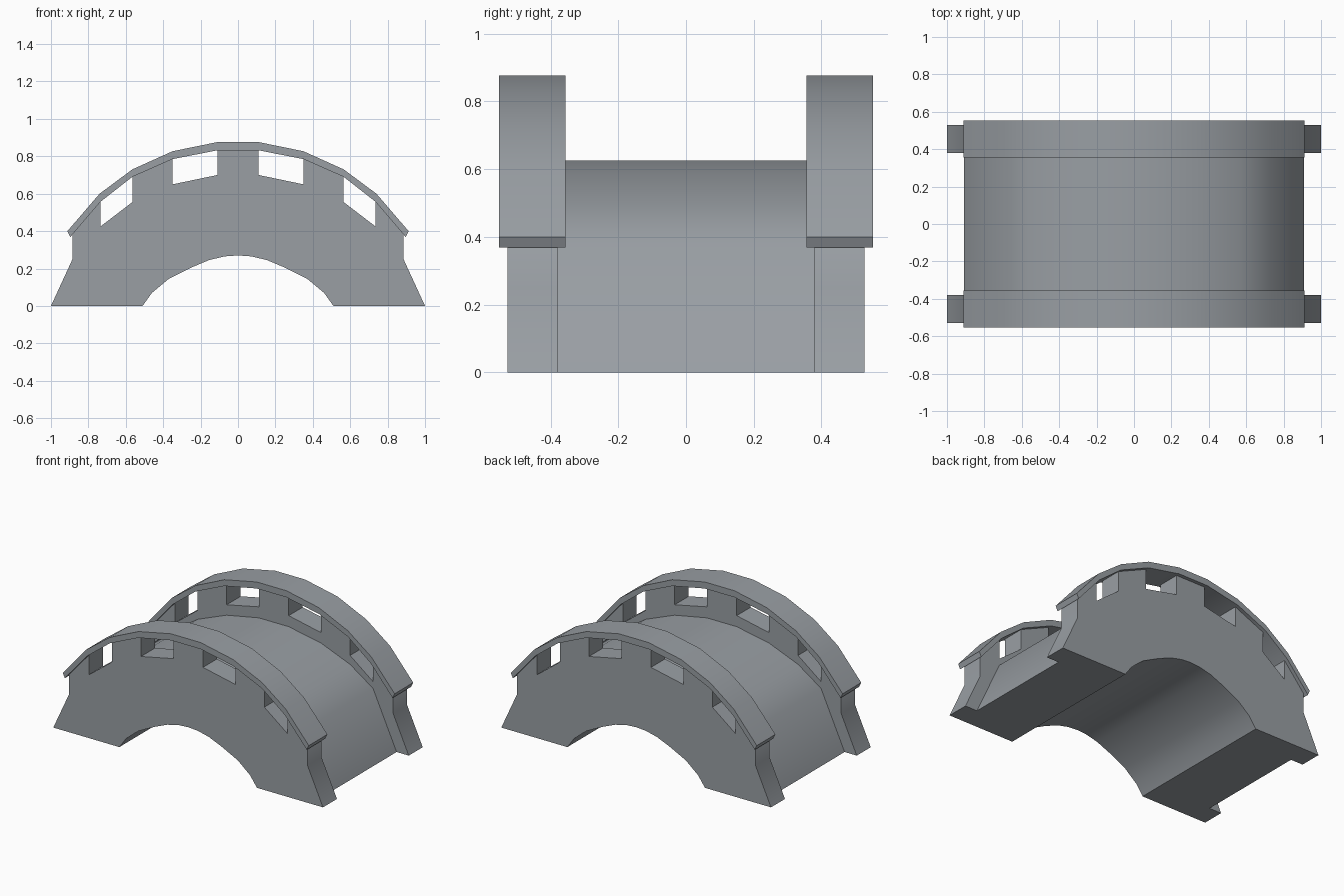
import bpy, bmesh, math

if "Cube" in bpy.data.objects:
    bpy.data.objects.remove(bpy.data.objects["Cube"])

stone = bpy.data.materials.new("grey stone")
stone.diffuse_color = (0.32, 0.345, 0.37, 1)
stone.use_nodes = True
stone.node_tree.nodes["Principled BSDF"].inputs["Base Color"].default_value = stone.diffuse_color


def extrude_profile(name, half, y0, y1, caps=True):
    """Mirror a half outline in x, extrude it along y."""
    pts = half + [(-x, z) for x, z in reversed(half) if x > 1e-6]
    bm = bmesh.new()
    a = [bm.verts.new((x, y0, z)) for x, z in pts]
    b = [bm.verts.new((x, y1, z)) for x, z in pts]
    n = len(pts)
    ends = [bm.faces.new(a), bm.faces.new(b[::-1])]
    for i in range(n):
        j = (i + 1) % n
        bm.faces.new((a[j], a[i], b[i], b[j]))
    bmesh.ops.recalc_face_normals(bm, faces=bm.faces[:])
    if not caps:
        bmesh.ops.delete(bm, geom=ends, context='FACES_ONLY')
    me = bpy.data.meshes.new(name)
    bm.to_mesh(me)
    bm.free()
    me.materials.append(stone)
    ob = bpy.data.objects.new(name, me)
    bpy.context.collection.objects.link(ob)
    bpy.ops.object.select_all(action='DESELECT')
    ob.select_set(True)
    bpy.context.view_layer.objects.active = ob
    bpy.ops.object.shade_smooth_by_angle(angle=math.radians(42))
    return ob


# Underside arch, from crown to foot
arch = [(0, 0.27), (0.07, 0.265), (0.155, 0.245), (0.25, 0.205),
        (0.37, 0.145), (0.46, 0.07), (0.51, 0)]

# Road deck between the walls, with straight sloping ends
deck = arch + [(0.91, 0), (0.735, 0.38), (0.565, 0.495),
               (0.35, 0.58), (0.11, 0.626)]
extrude_profile("road_deck", deck, -0.38, 0.38, caps=False)

# Side wall with openings notched below the rail
wall = arch + [(1, 0), (0.885, 0.25), (0.885, 0.39),
               (0.735, 0.56), (0.735, 0.425), (0.565, 0.555), (0.565, 0.692),
               (0.35, 0.787), (0.35, 0.65), (0.11, 0.70), (0.11, 0.834)]

# Curved hand rail
rail = [(0.11, 0.832), (0.35, 0.785), (0.565, 0.69), (0.735, 0.557),
        (0.897, 0.368), (0.912, 0.40), (0.74, 0.60), (0.565, 0.73),
        (0.35, 0.827), (0.11, 0.876)]

for side, s in (("front", -1), ("back", 1)):
    extrude_profile(side + "_wall", wall, *sorted((s * 0.38, s * 0.528)))
    extrude_profile(side + "_rail", rail, *sorted((s * 0.356, s * 0.553)))
